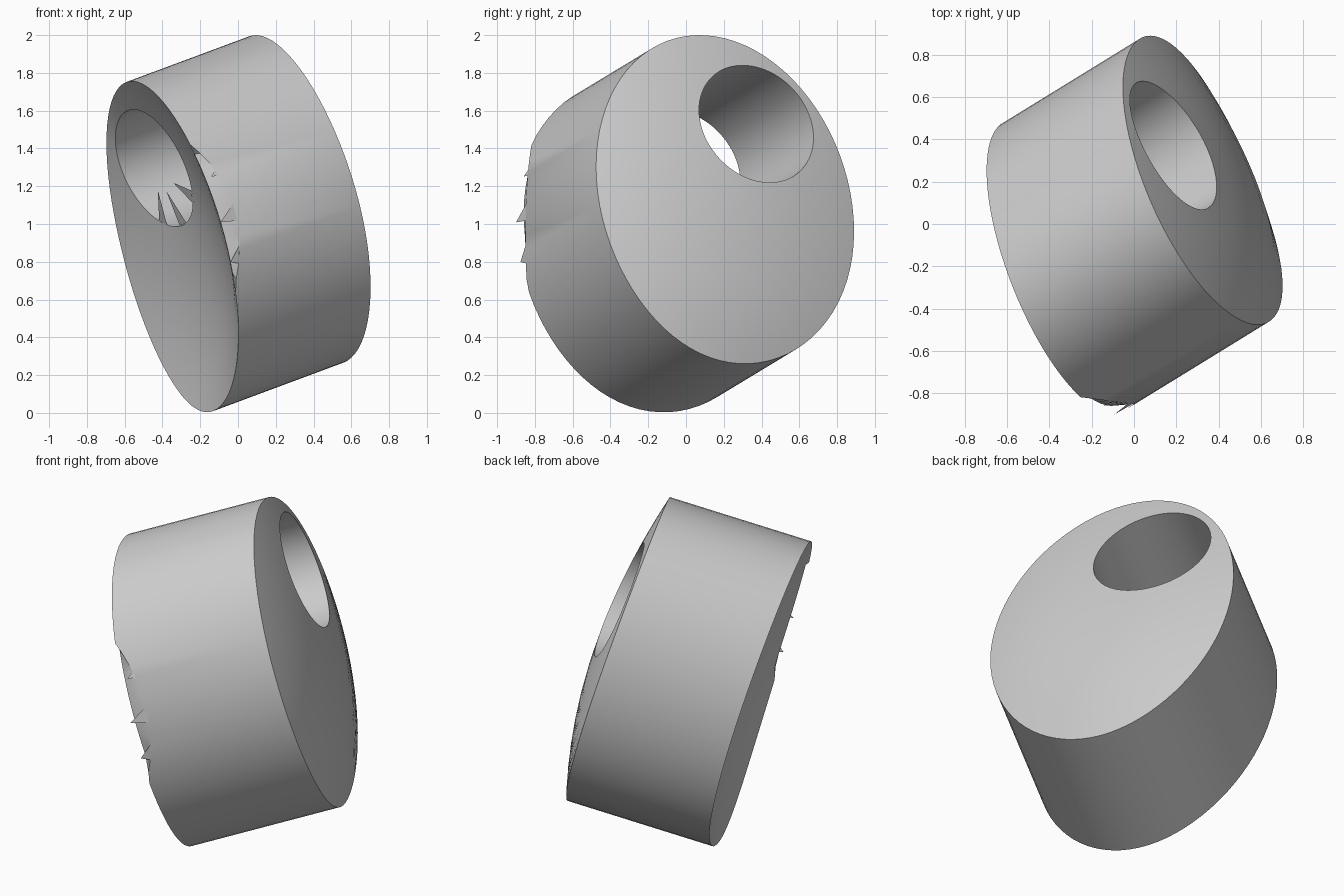
import bpy, bmesh
from math import sin, cos, pi
from mathutils import Vector

cube = bpy.data.objects.get("Cube")
if cube:
    bpy.data.objects.remove(cube)

grey = bpy.data.materials.new("plain grey")
grey.use_nodes = True
grey.diffuse_color = (0.6, 0.6, 0.6, 1)
grey.node_tree.nodes["Principled BSDF"].inputs["Base Color"].default_value = (0.6, 0.6, 0.6, 1)

SEGMENTS = 80
CAP_RINGS = 7
AXIS = Vector((1, 0.615, 0.372))   # extrusion direction
DOME = 0.125
angles = [2 * pi * i / SEGMENTS for i in range(SEGMENTS)]


def outer(t):
    """Outline of the body, leaning slightly at the bottom."""
    s = sin(t - 0.2)
    return Vector((0.207 + 0.683 * cos(t) - 0.03 * max(0, -s) ** 3, 1.13 + 0.87 * s))


def hole(t):
    return Vector((0.372 + 0.303 * cos(t), 1.53 + 0.31 * sin(t - 0.24)))


def near_point(t, blend):
    """Point on the domed end; blend runs from the hole (0) to the rim (1)."""
    y, z = hole(t).lerp(outer(t), blend)
    dy, dz = y - 0.207, z - 1.13
    u, v = dy / 0.683, dz / 0.87
    r2 = (u * u + v * v + 0.4 * u * v) / 0.96
    x = 0.337 - 0.455 * dy - 0.35 * dz + DOME * max(0, 1 - r2)
    lowness = (2.0 - z) / 1.74
    return Vector((x - 0.07 * lowness ** 4, y, z))


def chip(t):
    """Depth of the worn notch in the rim of the hollow end."""
    return 0.085 * max(0, 1 - ((t - 3.12) / 0.45) ** 2)


def far_point(t, blend, cut=0):
    """Matching point on the hollow end, which is thicker to the lower front."""
    length = 0.63 + blend * (0.042 - 0.028 * cos(t - 0.9))
    return near_point(t, blend) - AXIS * (length - cut)


def make_object(name, bm):
    bmesh.ops.recalc_face_normals(bm, faces=bm.faces)
    mesh = bpy.data.meshes.new(name)
    bm.to_mesh(mesh)
    bm.free()
    mesh.materials.append(grey)
    obj = bpy.data.objects.new(name, mesh)
    bpy.context.collection.objects.link(obj)
    return obj


# Bored body: rings run over one cap, through the hole and back over the other
blends = [0.93 * i / (CAP_RINGS - 1) for i in range(CAP_RINGS)] + [1.0]
rings = [[near_point(t, b) for t in angles] for b in reversed(blends)]
for b in blends:
    rings.append([far_point(t, b, chip(t) if b == 1 else 0) for t in angles])
bm = bmesh.new()
loops = [[bm.verts.new(p) for p in ring] for ring in rings]
for k, a in enumerate(loops):
    b = loops[(k + 1) % len(loops)]
    for i in range(SEGMENTS):
        j = (i + 1) % SEGMENTS
        bm.faces.new((a[i], a[j], b[j], b[i]))
body = make_object("bored_body", bm)
bpy.context.view_layer.objects.active = body
body.select_set(True)
bpy.ops.object.shade_smooth_by_angle(angle=0.5)

# Ragged slivers left along the notch, running on in line with the wall
bm = bmesh.new()
for t, width, cut in ((2.9, 0.02, 0.03), (3.16, 0.05, 0), (3.4, 0.05, 0)):
    corners = [far_point(a, 1, chip(a)) for a in (t - width, t + width)]
    corners.append(far_point(t + width / 2, 1, cut))
    bm.faces.new([bm.verts.new(p) for p in corners])
make_object("notch_slivers", bm)

# Ragged slivers across the lower edge of the hole
bm = bmesh.new()
for t, width, reach in ((3.9, 0.12, 0.25), (4.7, 0.12, 0.3), (5.3, 0.1, 0.3)):
    corners = [far_point(a, 0) for a in (t - width, t + width)]
    corners.append(far_point(t, 0).lerp(far_point(t + pi, 0), reach))
    bm.faces.new([bm.verts.new(p) for p in corners])
make_object("hole_slivers", bm)
